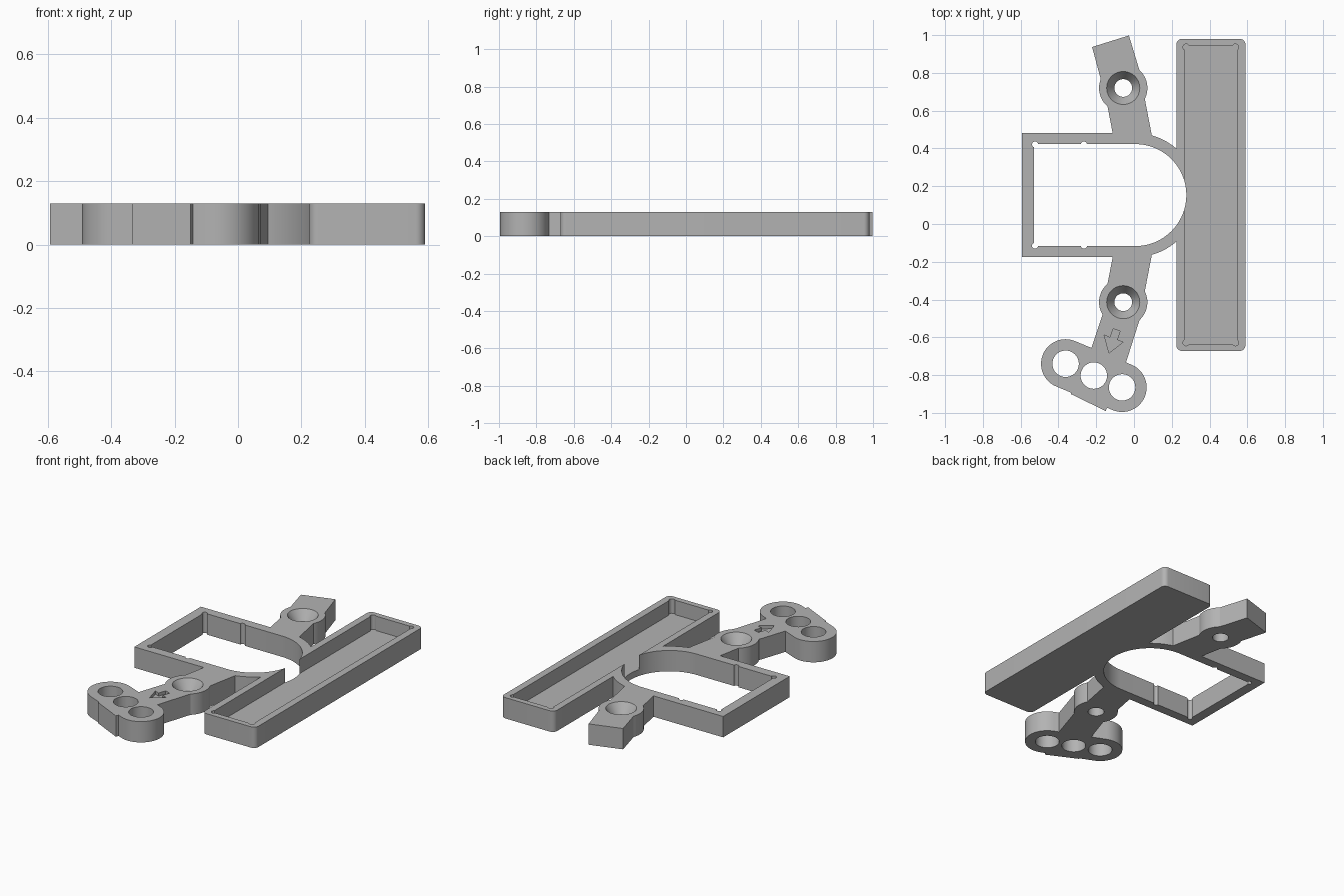
import bpy, bmesh, math

H = 0.13          # common height
MID = 0.153       # mirror line of the frame
old = bpy.data.objects.get("Cube")
if old:
    bpy.data.objects.remove(old, do_unlink=True)

grey = bpy.data.materials.new("grey plastic")
grey.use_nodes = True
COLOUR = (0.45, 0.45, 0.45, 1)
grey.diffuse_color = COLOUR
grey.node_tree.nodes["Principled BSDF"].inputs["Base Color"].default_value = COLOUR


def prism(name, pts, z0=0.0, z1=H, top_scale=1.0):
    """Extrude a closed outline from z0 to z1, optionally flaring the top."""
    bm = bmesh.new()
    cx = sum(p[0] for p in pts) / len(pts)
    cy = sum(p[1] for p in pts) / len(pts)
    low = [bm.verts.new((x, y, z0)) for x, y in pts]
    high = [bm.verts.new((cx + (x - cx) * top_scale, cy + (y - cy) * top_scale, z1)) for x, y in pts]
    n = len(pts)
    bm.faces.new(low)
    bm.faces.new(high)
    for i in range(n):
        j = (i + 1) % n
        bm.faces.new((low[i], low[j], high[j], high[i]))
    bmesh.ops.recalc_face_normals(bm, faces=bm.faces)
    mesh = bpy.data.meshes.new(name)
    bm.to_mesh(mesh)
    bm.free()
    mesh.materials.append(grey)
    ob = bpy.data.objects.new(name, mesh)
    bpy.context.collection.objects.link(ob)
    return ob


def arc(x, y, r, a0=0, a1=360, n=48):
    """Points along an arc; a full circle leaves out the repeated end."""
    steps = n if a1 - a0 >= 360 else n + 1
    return [(x + r * math.cos(math.radians(a0 + (a1 - a0) * i / n)),
             y + r * math.sin(math.radians(a0 + (a1 - a0) * i / n))) for i in range(steps)]


def box(x0, x1, y0, y1):
    return [(x0, y0), (x1, y0), (x1, y1), (x0, y1)]


def rounded(x0, x1, y0, y1, r):
    corners = [(x1 - r, y1 - r), (x0 + r, y1 - r), (x0 + r, y0 + r), (x1 - r, y0 + r)]
    return [p for i, c in enumerate(corners) for p in arc(*c, r, 90 * i, 90 * i + 90, 8)]


def flip(pts):
    return [(x, 2 * MID - y) for x, y in pts]


def combine(body, tool, operation):
    mod = body.modifiers.new(operation.lower(), 'BOOLEAN')
    mod.operation, mod.object, mod.solver = operation, tool, 'EXACT'
    bpy.context.view_layer.objects.active = body
    bpy.ops.object.modifier_apply(modifier=mod.name)
    bpy.data.objects.remove(tool, do_unlink=True)


def add(body, pts):
    combine(body, prism("piece", pts), 'UNION')


def cut(body, pts, z0=-0.1, z1=H + 0.1, top_scale=1.0):
    combine(body, prism("cutter", pts, z0, z1, top_scale), 'DIFFERENCE')


def d_shape(x0, cx, r):
    return [(x0, MID + r), (x0, MID - r)] + arc(cx, MID, r, -90, 90, 64)


opening = d_shape(-0.53, 0.007, 0.27)

# Bracket: D-shaped frame
bracket = prism("bracket_frame", d_shape(-0.593, 0.007, 0.328))

# Necks and screw bosses, one on each side
neck = [(-0.105, 0.44), (0.1, 0.44), (0.05, 0.70), (-0.155, 0.70)]
boss = (-0.057, 0.72)
for side in (lambda p: p, flip):
    add(bracket, side(neck))
    add(bracket, side(arc(*boss, 0.128)))

# Upper tab and lower arm
add(bracket, [(-0.222, 0.937), (-0.155, 0.69), (0.0, 0.74), (0.03, 0.81), (-0.027, 0.998)])
add(bracket, [(-0.16, -0.46), (0.035, -0.49), (-0.07, -0.82), (-0.28, -0.82)])

# Foot with three holes and a small raised edge
foot_left, foot_right = (-0.362, -0.74), (-0.063, -0.865)
tilt = math.degrees(math.atan2(foot_right[1] - foot_left[1], foot_right[0] - foot_left[0]))
add(bracket, arc(*foot_left, 0.13, tilt + 90, tilt + 270, 32)
    + arc(*foot_right, 0.13, tilt - 90, tilt + 90, 32))
add(bracket, [(-0.31, -0.83), (-0.335, -0.90), (-0.15, -0.99), (-0.12, -0.92)])

# Openings, wall grooves and screw holes
cut(bracket, opening)
for x in (-0.524, -0.265):
    for groove in (arc(x, MID + 0.268, 0.016, n=16), flip(arc(x, MID + 0.268, 0.016, n=16))):
        cut(bracket, groove)
for t in (0, 0.5, 1):
    cut(bracket, arc(*[a + (b - a) * t for a, b in zip(foot_left, foot_right)], 0.07))
for side in (lambda p: p, flip):
    cut(bracket, side(arc(*boss, 0.047)))
    cut(bracket, side(arc(*boss, 0.047)), H - 0.06, H + 0.006, 1.95)

# Engraved arrow on the lower arm
cut(bracket, [(-0.132, -0.683), (-0.158, -0.588), (-0.127, -0.602), (-0.11, -0.555),
              (-0.074, -0.567), (-0.09, -0.614), (-0.058, -0.625)], H - 0.02)

# Trim the frame where it meets the tray
cut(bracket, box(0.235, 0.5, -0.3, 0.6))

# Tray with a shallow pocket and relieved corners
tray = prism("tray", rounded(0.224, 0.59, -0.672, 0.98, 0.03))
FLOOR = 0.04
cut(tray, box(0.267, 0.546, -0.637, 0.945), FLOOR)
for x in (0.276, 0.537):
    for y in (-0.628, 0.936):
        cut(tray, arc(x, y, 0.017, n=16), FLOOR)
cut(tray, opening)

# Smooth the round walls, keep edges sharp
bpy.ops.object.select_all(action='DESELECT')
for ob in (bracket, tray):
    ob.select_set(True)
    bpy.context.view_layer.objects.active = ob
bpy.ops.object.shade_smooth_by_angle(angle=math.radians(30))
